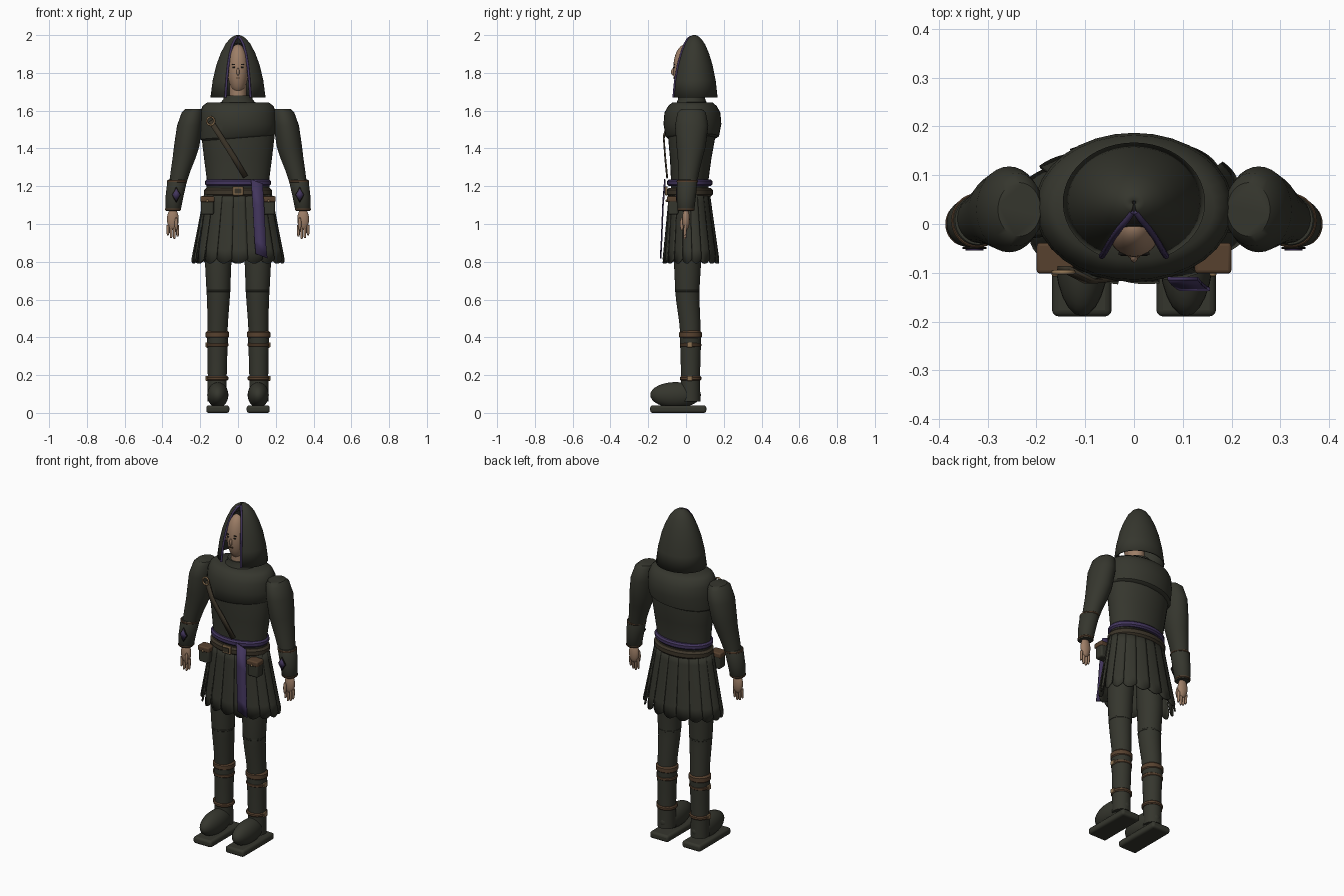
import bpy, bmesh
from math import sin, cos, pi, asin, sqrt, radians
from mathutils import Matrix, Vector

cube = bpy.data.objects.get("Cube")
if cube:
    bpy.data.objects.remove(cube, do_unlink=True)


def material(name, *rgb):
    m = bpy.data.materials.new(name)
    m.use_nodes = True
    color = (*rgb, 1)
    m.diffuse_color = color
    bsdf = next(n for n in m.node_tree.nodes if n.type == "BSDF_PRINCIPLED")
    bsdf.inputs["Base Color"].default_value = color
    bsdf.inputs["Roughness"].default_value = 0.8
    return m


cloth = material("dark olive cloth", .036, .037, .027)
leather = material("dark leather", .045, .035, .022)
brown = material("brown leather", .095, .053, .028)
purple = material("purple cloth", .055, .036, .11)
skin = material("skin", .34, .21, .135)
bronze = material("bronze", .27, .17, .085)
black = material("black", .008, .007, .006)
parts = []


def finish(name, bm, mat, mirror=False, thick=0, bevel=0):
    """Turn a bmesh into a named object with the usual modifiers."""
    bmesh.ops.recalc_face_normals(bm, faces=bm.faces)
    me = bpy.data.meshes.new(name)
    bm.to_mesh(me)
    bm.free()
    me.materials.append(mat)
    ob = bpy.data.objects.new(name, me)
    bpy.context.collection.objects.link(ob)
    if thick:
        s = ob.modifiers.new("Thickness", "SOLIDIFY")
        s.thickness, s.offset = thick, 0
    if bevel:
        b = ob.modifiers.new("Bevel", "BEVEL")
        b.width, b.segments = bevel, 3
    if mirror:
        ob.modifiers.new("Mirror", "MIRROR")
    parts.append(ob)
    return ob


def add_rows(bm, rows, closed=False, cap=False):
    """Bridge rows of points with quads."""
    grid = [[bm.verts.new(p) for p in row] for row in rows]
    n = len(grid[0])
    for a, b in zip(grid, grid[1:]):
        for i in range(n if closed else n - 1):
            j = (i + 1) % n
            bm.faces.new((a[i], a[j], b[j], b[i]))
    if cap:
        bm.faces.new(grid[0])
        bm.faces.new(grid[-1])


def loft(name, rings, mat, mirror=False, seg=32):
    """Stack of horizontal ellipses, each (x, y, z, rx, ry)."""
    bm = bmesh.new()
    turn = [2 * pi * i / seg for i in range(seg)]
    add_rows(bm, [[(x + rx * cos(a), y + ry * sin(a), z) for a in turn]
                  for x, y, z, rx, ry in rings], True, True)
    return finish(name, bm, mat, mirror)


def band(name, x, y, z, rx, ry, h, mat, mirror=False):
    """Rounded ring around a limb or the waist."""
    e = h / 4
    rings = [(x, y, z + s * h / 2, rx - d, ry - d)
             for s, d in ((-1, e), (-.5, 0), (.5, 0), (1, e))]
    return loft(name, rings, mat, mirror)


def ball(name, center, radii, mat, mirror=False):
    bm = bmesh.new()
    bmesh.ops.create_uvsphere(bm, u_segments=24, v_segments=16, radius=1,
                              matrix=Matrix.LocRotScale(Vector(center), None, Vector(radii)))
    return finish(name, bm, mat, mirror)


def box(name, center, size, mat, mirror=False, bevel=0):
    bm = bmesh.new()
    bmesh.ops.create_cube(bm, size=1, matrix=Matrix.LocRotScale(Vector(center), None, Vector(size)))
    return finish(name, bm, mat, mirror, bevel=bevel)


def ribbon(name, path, side, mat, thick=.008, mirror=False):
    """Flat strip along a path, widened both ways by the side vector."""
    bm = bmesh.new()
    s = Vector(side)
    add_rows(bm, [[Vector(p) - s, Vector(p) + s] for p in path])
    return finish(name, bm, mat, mirror, thick)


def tube(name, points, r, mat, closed=False):
    cu = bpy.data.curves.new(name, "CURVE")
    cu.dimensions, cu.bevel_depth, cu.bevel_resolution = "3D", r, 2
    cu.use_fill_caps = True
    sp = cu.splines.new("POLY")
    sp.points.add(len(points) - 1)
    for q, p in zip(sp.points, points):
        q.co = (*p, 1)
    sp.use_cyclic_u = closed
    cu.materials.append(mat)
    bpy.context.collection.objects.link(bpy.data.objects.new(name, cu))


# Hood: bell-shaped shell with a tapering front opening (z, radius, opening)
hood_profile = [(1.67, .143, .066), (1.76, .131, .06), (1.84, .112, .052), (1.9, .09, .042),
                (1.95, .065, .029), (1.98, .04, .014), (1.993, .02, .004), (1.999, .004, .001)]
rows, edge = [], []
for z, a, w in hood_profile:
    start = asin(w / a)
    depth = a * .84
    row = [(a * sin(t), .044 - depth * cos(t), z) for t in
           (start + (2 * pi - 2 * start) * i / 40 for i in range(41))]
    rows.append(row)
    edge.append(row[0])
bm = bmesh.new()
add_rows(bm, rows)
finish("hood", bm, cloth, thick=.006)
for s, label in ((1, "left"), (-1, "right")):
    tube(label + "_hood_trim", [(s * x, y - .003, min(z, 1.99)) for x, y, z in edge[:-1]], .0065, purple)

# Head and face
ball("head", (0, -.005, 1.82), (.056, .063, .13), skin)
ball("hair", (0, .02, 1.85), (.06, .06, .11), black)
ball("nose", (0, -.067, 1.805), (.008, .012, .02), skin)
ball("ears", (.056, -.03, 1.81), (.008, .015, .024), skin, True)
ball("eyes", (.021, -.062, 1.83), (.009, .004, .005), black, True)
box("eyebrows", (.021, -.061, 1.845), (.022, .006, .005), black, True)
box("mouth", (0, -.065, 1.773), (.022, .008, .005), brown)
loft("neck", [(0, .015, z, .046, .05) for z in (1.62, 1.74)], skin)
loft("collar", [(0, .03, 1.63, .1, .085), (0, .03, 1.66, .078, .072), (0, .03, 1.68, .075, .07)], cloth)

# Torso and shoulder mantle
loft("torso", [(0, .02, 1.15, .165, .1), (0, .02, 1.24, .166, .1), (0, .025, 1.35, .18, .11),
               (0, .03, 1.46, .193, .125), (0, .03, 1.6, .18, .12)], cloth)
mantle = loft("shoulder_mantle", [(0, .03, 1.455, .19, .128), (0, .033, 1.465, .2, .142),
                                  (0, .034, 1.53, .204, .153), (0, .034, 1.59, .2, .148),
                                  (0, .034, 1.625, .188, .128), (0, .034, 1.642, .165, .108),
                                  (0, .034, 1.645, .08, .07)], cloth)
for v in mantle.data.vertices:
    if v.co.z < 1.5:
        v.co.z += .08 * v.co.x

# Sleeves, cuffs and hands
loft("sleeves", [(.235, .03, 1.608, .044, .055), (.242, .03, 1.59, .056, .075),
                 (.256, .03, 1.52, .067, .088), (.272, .027, 1.41, .067, .077),
                 (.285, .022, 1.35, .061, .066), (.304, .015, 1.28, .052, .056),
                 (.318, .01, 1.22, .046, .049)], cloth, True)
loft("cuffs", [(.32, .008, 1.235, .047, .05), (.322, .007, 1.228, .052, .054),
               (.337, .002, 1.14, .047, .05), (.344, 0, 1.075, .041, .044),
               (.344, 0, 1.068, .036, .038)], cloth, True)
band("cuff_top_trim", .322, .007, 1.226, .053, .056, .012, brown, True)
band("cuff_bottom_trim", .344, 0, 1.078, .043, .046, .012, brown, True)
for label, size, y, mat in (("border", 1, -.049, black), ("diamond", .75, -.052, purple)):
    bm = bmesh.new()
    bm.faces.new([bm.verts.new((.327 + size * x, y, 1.155 + size * z))
                  for x, z in ((-.025, 0), (0, -.042), (.025, 0), (0, .042))])
    finish("cuff_" + label, bm, mat, True, thick=.004)
ball("palms", (.345, 0, 1.025), (.031, .02, .058), skin, True)
for i, length in enumerate((.062, .074, .07, .055)):
    x = .32 + .017 * i
    z = .995 - length
    loft("finger", [(x, -.003, .995, .008, .009), (x, -.005, z + .008, .007, .008),
                    (x, -.007, z, .004, .005)], skin, True, seg=10)
ball("thumbs", (.327, -.022, 1.0), (.009, .01, .035), skin, True)

# Pleated skirt: overlapping flared panels with a scalloped hem
bm = bmesh.new()
panels, cols = 18, 6
for k in range(panels):
    rows = []
    for r in range(7):
        t = r / 6
        row = []
        for c in range(cols + 1):
            u = c / cols
            a = 2 * pi * (k + 1.12 * u) / panels
            fold = 1 + .08 * (u - .5) * (.3 + .7 * t) + .02 * t * sin(pi * u)
            z = 1.17 - .355 * t - .025 * t ** 4 * sin(pi * u)
            row.append(((.172 + .062 * t) * fold * cos(a),
                        .018 + .008 * t + (.104 + .038 * t) * fold * sin(a), z))
        rows.append(row)
    add_rows(bm, rows)
finish("pleated_skirt", bm, cloth, thick=.007)

# Waist: sash, belt, buckle, pouches
band("sash", 0, .02, 1.218, .175, .12, .034, purple)
band("belt", 0, .02, 1.168, .179, .122, .045, leather)
box("buckle", (0, -.104, 1.175), (.056, .014, .046), bronze, bevel=.004)
box("buckle_center", (0, -.111, 1.175), (.036, .008, .026), leather)
ribbon("sash_tail", [(.1, -.112, 1.225), (.108, -.122, 1.1), (.118, -.13, .9), (.125, -.134, .83)],
       (.031, 0, -.012), purple, .007)
box("pouches", (.162, -.068, 1.097), (.068, .055, .095), cloth, True, .01)
box("pouch_flaps", (.162, -.07, 1.132), (.075, .063, .03), brown, True, .007)
ball("pouch_studs", (.162, -.103, 1.122), (.007, .005, .007), bronze, True)

# Diagonal chest strap with its ring
ribbon("chest_strap", [(-.145, -.09, 1.545), (-.09, -.118, 1.46), (-.02, -.11, 1.35),
                       (.04, -.1, 1.25)], (.012, 0, .008), leather)
tube("strap_ring", [(-.145 + .02 * cos(pi * i / 8), -.099, 1.545 + .022 * sin(pi * i / 8))
                    for i in range(16)], .005, bronze, True)

# Legs and boots
loft("trousers", [(.095, .015, 1.0, .075, .075), (.105, .008, .8, .07, .072),
                  (.104, .007, .65, .063, .064), (.104, .009, .6, .06, .062),
                  (.107, .02, .48, .054, .056), (.109, .024, .4, .052, .053)], cloth, True)
band("knee_seams", .104, .007, .645, .064, .065, .014, cloth, True)
loft("boot_shafts", [(.109, .024, .42, .057, .057), (.109, .024, .3, .052, .053),
                     (.11, .024, .19, .05, .05), (.11, .024, .06, .051, .052)], cloth, True)
band("boot_cuffs", .109, .024, .414, .062, .06, .046, brown, True)
for z in (.36, .183):
    band("boot_strap", .109, .024, z, .059, .057, .022, brown, True)
    box("strap_buckle", (.166, .02, z), (.012, .028, .026), bronze, True, .003)
ball("boot_feet", (.107, -.055, .095), (.056, .134, .068), cloth, True)
box("soles", (.107, -.041, .02), (.122, .297, .04), cloth, True, .013)

# Smooth shading with sharp edges kept
bpy.ops.object.select_all(action="DESELECT")
for ob in parts:
    ob.select_set(True)
bpy.context.view_layer.objects.active = parts[0]
bpy.ops.object.shade_smooth_by_angle(angle=radians(40))
